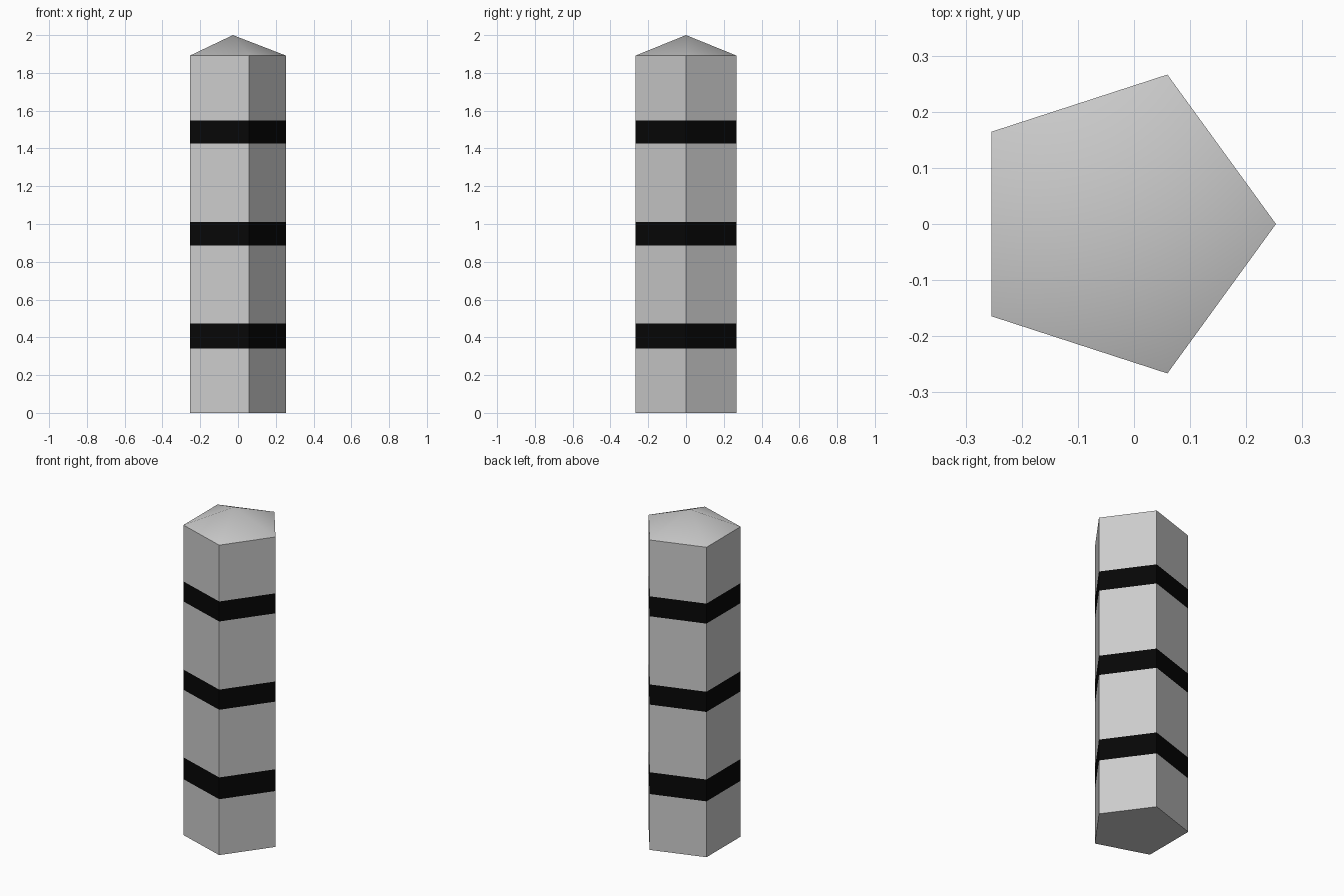
import bpy, bmesh, math

if "Cube" in bpy.data.objects:
    bpy.data.objects.remove(bpy.data.objects["Cube"])

R, CX, SIDES = 0.28, -0.027, 5
TOP, APEX = 1.892, 2.0
BANDS = [(0.341, 0.474), (0.887, 1.01), (1.426, 1.548)]


def ring(bm, z):
    return [bm.verts.new((CX + R * math.cos(2 * math.pi * i / SIDES),
                          R * math.sin(2 * math.pi * i / SIDES), z))
            for i in range(SIDES)]


def add_tube(bm, z0, z1):
    a, b = ring(bm, z0), ring(bm, z1)
    for i in range(SIDES):
        j = (i + 1) % SIDES
        bm.faces.new((a[i], a[j], b[j], b[i]))
    return a


def finish(bm, name):
    me = bpy.data.meshes.new(name)
    bm.to_mesh(me)
    bm.free()
    ob = bpy.data.objects.new(name, me)
    bpy.context.collection.objects.link(ob)
    return ob


# Grey pentagonal post: the stretches between the bands, closed underneath
bm = bmesh.new()
edges = [0.0] + [z for band in BANDS for z in band] + [TOP]
for n, (z0, z1) in enumerate(zip(edges[::2], edges[1::2])):
    bottom = add_tube(bm, z0, z1)
    if n == 0:
        bm.faces.new(bottom[::-1])
finish(bm, "post")

# Black bands, flush with the post
black = bpy.data.materials.new("black")
black.diffuse_color = (0.002, 0.002, 0.002, 1)
black.use_nodes = True
black.node_tree.nodes["Principled BSDF"].inputs["Base Color"].default_value = black.diffuse_color
bm = bmesh.new()
for z0, z1 in BANDS:
    add_tube(bm, z0, z1)
finish(bm, "bands").data.materials.append(black)

# Low pointed cap, smooth shaded
bm = bmesh.new()
rim = ring(bm, TOP)
tip = bm.verts.new((CX, 0, APEX))
for i in range(SIDES):
    bm.faces.new((rim[i], rim[(i + 1) % SIDES], tip)).smooth = True
finish(bm, "cap")
